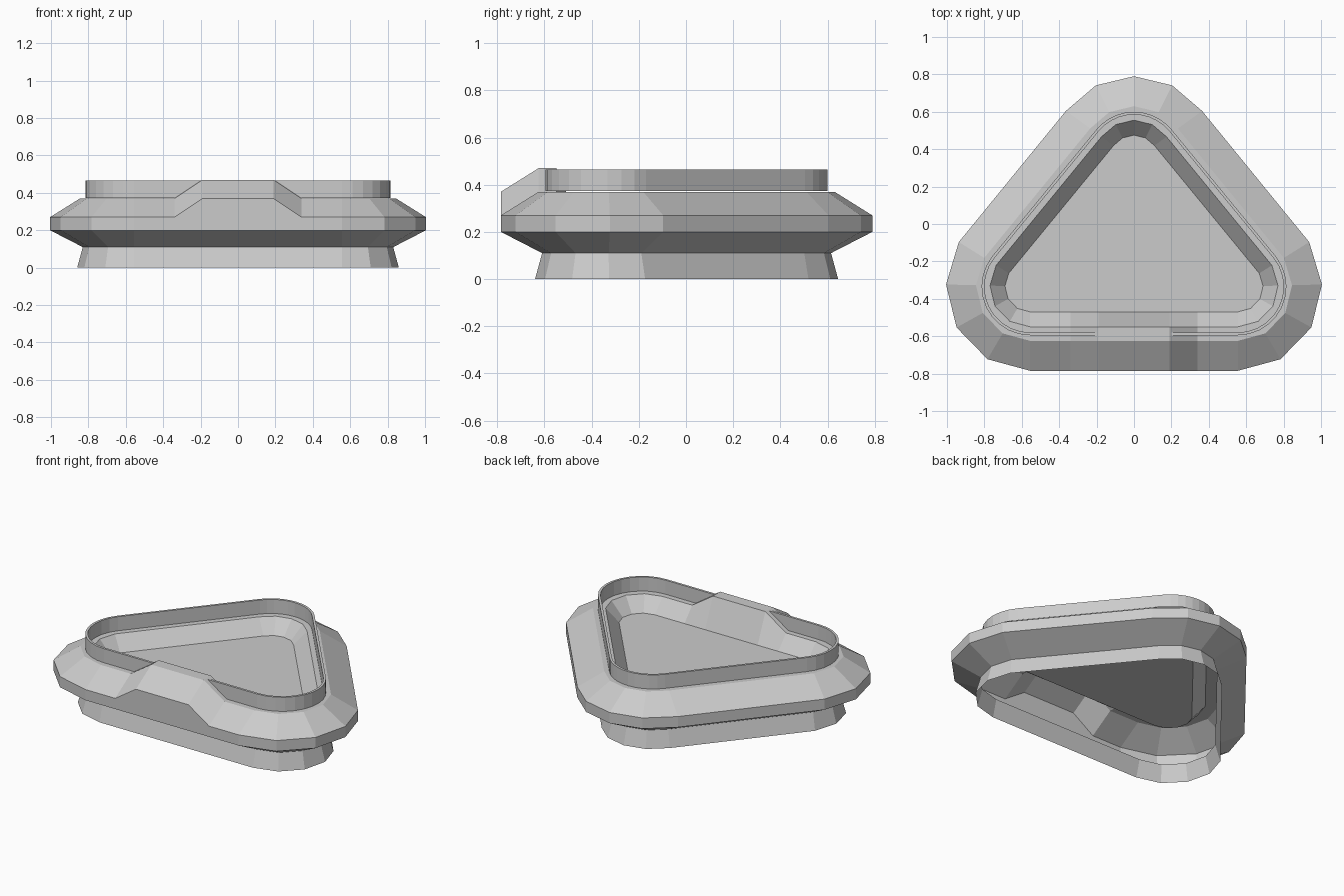
import bpy, bmesh
from math import radians, cos, sin

if "Cube" in bpy.data.objects:
    bpy.data.objects.remove(bpy.data.objects["Cube"])

grey = bpy.data.materials.new("light_grey")
grey.use_nodes = True
colour = (0.6, 0.6, 0.6, 1)
grey.diffuse_color = colour
grey.node_tree.nodes["Principled BSDF"].inputs["Base Color"].default_value = colour

RADIUS = 0.45
SIDE, APEX = 0.555, 0.34        # corner centres of the rounded triangle
FRONT = -0.335
BUMP = 0.10


def finish(name, bm):
    mesh = bpy.data.meshes.new(name)
    bm.to_mesh(mesh)
    bm.free()
    mesh.materials.append(grey)
    obj = bpy.data.objects.new(name, mesh)
    bpy.context.collection.objects.link(obj)
    return obj


def corner(cx, cy, start, end, steps):
    """Stations on a rounded corner: centre plus outward direction."""
    angles = [radians(start + (end - start) * i / steps) for i in range(steps + 1)]
    return [(cx, cy, cos(a), sin(a)) for a in angles]


def triangle(tangent_side, tangent_apex, steps):
    return (corner(SIDE, FRONT, -90, tangent_side, steps)
            + corner(0, APEX, tangent_apex, 180 - tangent_apex, steps)
            + corner(-SIDE, FRONT, 180 - tangent_side, 270, steps))


def ring(bm, stations, inset, z, lift=0):
    r = RADIUS - inset
    return [bm.verts.new((cx + dx * r, cy + dy * r,
                          z + (lift if abs(cx) < 0.2 and dy == -1 else 0)))
            for cx, cy, dx, dy in stations]


def bridge(bm, a, b, closed=True):
    for i in range(len(a) if closed else len(a) - 1):
        j = (i + 1) % len(a)
        bm.faces.new((a[i], a[j], b[j], b[i]))


# Low-poly outline, with extra stations for the raised front section
outline = triangle(32, 36, 4)
outline += [(x, FRONT, 0, -1) for x in (-0.34, -0.19, 0.19, 0.34)]

# Hollow frame: inset, height and front lift of each loop
profile = [(0.145, 0, 0), (0.175, 0.11, 0), (0, 0.20, 0), (0, 0.27, BUMP),
           (0.16, 0.37, BUMP), (0.235, 0.37, BUMP), (0.315, 0.28, 0)]
bm = bmesh.new()
loops = [ring(bm, outline, *row) for row in profile]
for low, high in zip(loops, loops[1:]):
    bridge(bm, low, high)
finish("frame", bm)

# Sunken floor panel
bm = bmesh.new()
bm.faces.new(ring(bm, outline, 0.315, 0.28))
finish("floor_panel", bm)

# Thin upright rim, open at the raised front section
path = [(0.2, FRONT, 0, -1)] + triangle(39.4, 39.4, 10) + [(-0.2, FRONT, 0, -1)]
bm = bmesh.new()
sections = [ring(bm, path, inset, z) for inset, z in
            ((0.19, 0.373), (0.19, 0.465), (0.205, 0.465), (0.205, 0.373))]
for k in range(4):
    bridge(bm, sections[k], sections[(k + 1) % 4], closed=False)
for end in (0, -1):
    bm.faces.new([s[end] for s in sections])
bmesh.ops.recalc_face_normals(bm, faces=bm.faces)
finish("upright_rim", bm)
